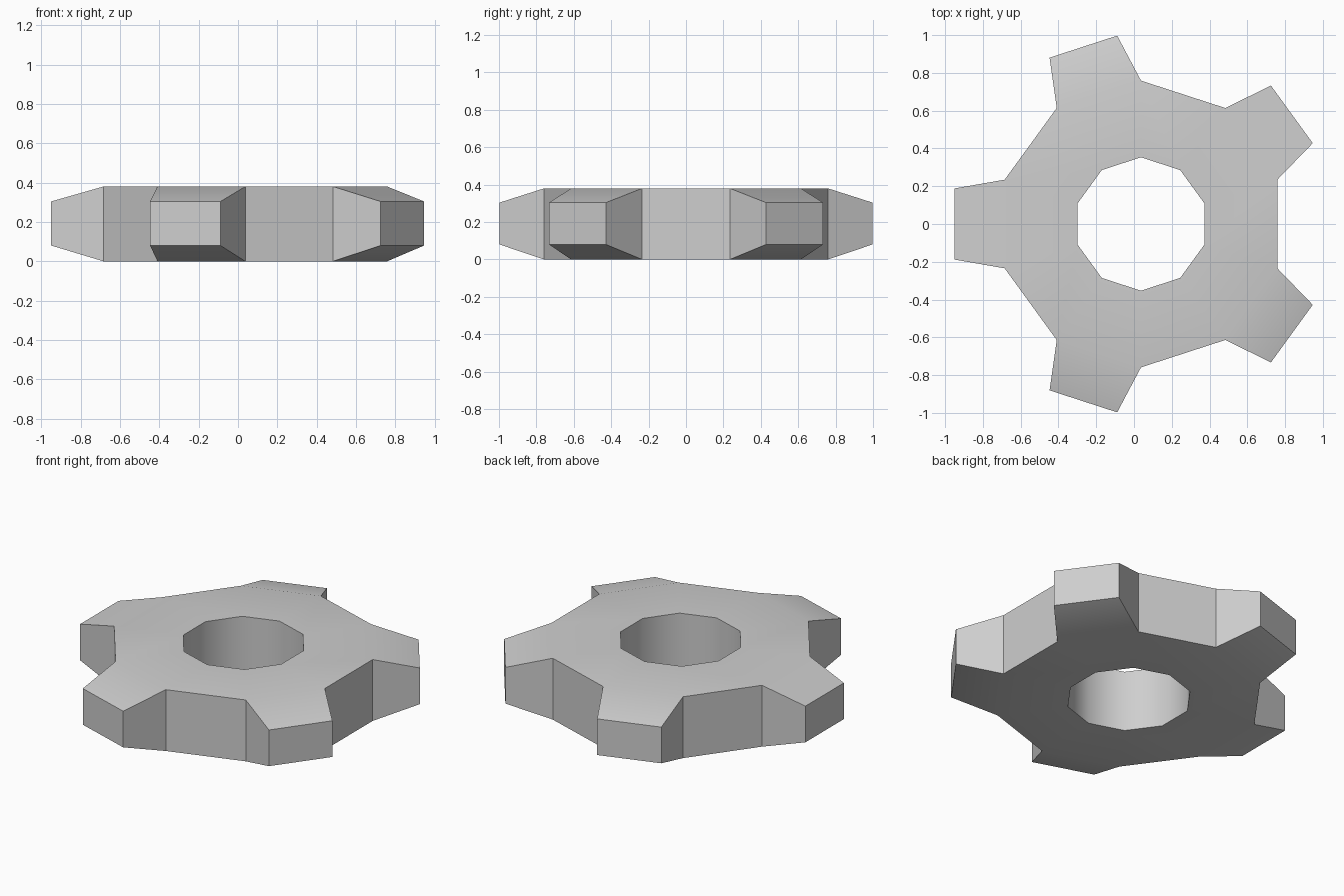
import bpy, bmesh, math

cube = bpy.data.objects.get("Cube")
if cube:
    bpy.data.objects.remove(cube, do_unlink=True)

TEETH = 5
SIDES = TEETH * 2
CENTRE_X = 0.037
HOLE_R, ROOT_R, TIP_R = 0.353, 0.759, 1.005
HEIGHT, TIP_LOW, TIP_HIGH = 0.38, 0.08, 0.304
TIP_HALF_ANGLE = math.radians(10.8)

metal = bpy.data.materials.new("light grey")
grey = (0.62, 0.62, 0.62, 1)
metal.diffuse_color = grey
metal.use_nodes = True
metal.node_tree.nodes["Principled BSDF"].inputs["Base Color"].default_value = grey

bm = bmesh.new()


def point(radius, angle, z):
    return bm.verts.new((CENTRE_X + radius * math.cos(angle), radius * math.sin(angle), z))


def ring(radius, z):
    return [point(radius, math.radians(18) + i * math.tau / SIDES, z) for i in range(SIDES)]


# Ten-sided body with a ten-sided bore
hole_low, hole_high = ring(HOLE_R, 0), ring(HOLE_R, HEIGHT)
root_low, root_high = ring(ROOT_R, 0), ring(ROOT_R, HEIGHT)

for i in range(SIDES):
    j = (i + 1) % SIDES
    bm.faces.new((hole_high[i], root_high[i], root_high[j], hole_high[j]))
    bm.faces.new((hole_low[j], root_low[j], root_low[i], hole_low[i]))
    bm.faces.new((hole_low[i], hole_high[i], hole_high[j], hole_low[j]))
    if i % 2:
        # Plain wall between two teeth
        bm.faces.new((root_low[i], root_low[j], root_high[j], root_high[i]))
        continue
    # Tapered tooth
    middle = math.radians(36) + i * math.tau / SIDES
    a_low, a_high = [point(TIP_R, middle - TIP_HALF_ANGLE, z) for z in (TIP_LOW, TIP_HIGH)]
    b_low, b_high = [point(TIP_R, middle + TIP_HALF_ANGLE, z) for z in (TIP_LOW, TIP_HIGH)]
    bm.faces.new((root_high[i], a_high, b_high, root_high[j]))
    bm.faces.new((root_low[j], b_low, a_low, root_low[i]))
    bm.faces.new((a_low, b_low, b_high, a_high))
    bm.faces.new((root_low[i], a_low, a_high, root_high[i]))
    bm.faces.new((b_low, root_low[j], root_high[j], b_high))

bmesh.ops.recalc_face_normals(bm, faces=bm.faces)
mesh = bpy.data.meshes.new("gear_wheel")
bm.to_mesh(mesh)
bm.free()
mesh.materials.append(metal)

gear = bpy.data.objects.new("gear_wheel", mesh)
bpy.context.collection.objects.link(gear)
bpy.ops.object.select_all(action="DESELECT")
gear.select_set(True)
bpy.context.view_layer.objects.active = gear
bpy.ops.object.shade_smooth_by_angle(angle=math.radians(40))
